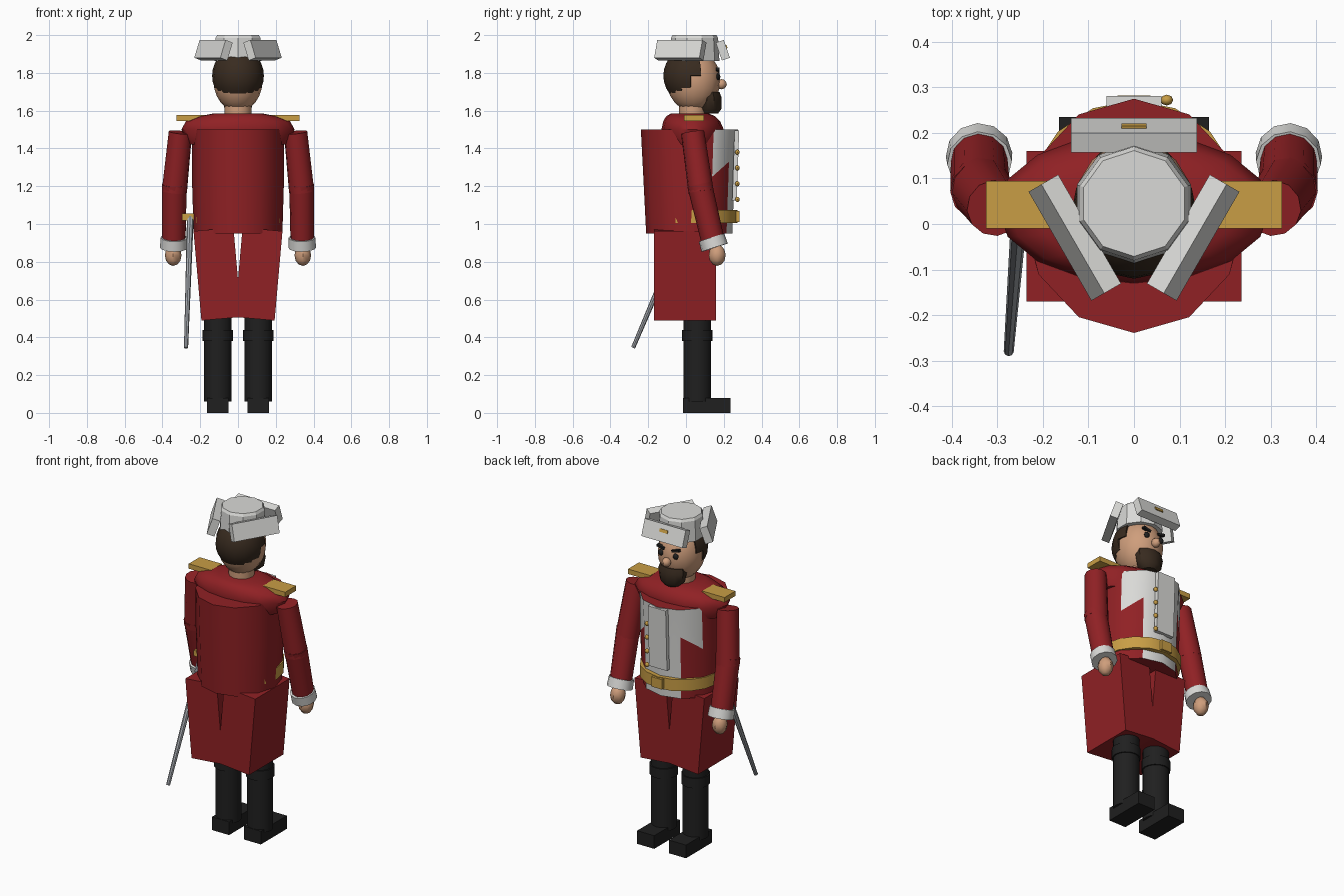
import bpy, bmesh, math
from mathutils import Vector, Matrix

if "Cube" in bpy.data.objects:
    bpy.data.objects.remove(bpy.data.objects["Cube"])


def material(name, rgb):
    m = bpy.data.materials.new(name)
    m.diffuse_color = (*rgb, 1)
    m.use_nodes = True
    m.node_tree.nodes["Principled BSDF"].inputs["Base Color"].default_value = m.diffuse_color
    return m


RED = material("coat red", (0.28, 0.015, 0.018))
WHITE = material("off white", (0.70, 0.70, 0.68))
GOLD = material("gold", (0.58, 0.34, 0.06))
SKIN = material("skin", (0.62, 0.34, 0.20))
BLACK = material("black", (0.014, 0.014, 0.014))
BROWN = material("dark brown", (0.04, 0.024, 0.014))
STEEL = material("steel", (0.38, 0.40, 0.43))


def finish(name, bm, mats, smooth=None):
    bmesh.ops.recalc_face_normals(bm, faces=bm.faces)
    me = bpy.data.meshes.new(name)
    bm.to_mesh(me)
    bm.free()
    for m in mats:
        me.materials.append(m)
    ob = bpy.data.objects.new(name, me)
    bpy.context.collection.objects.link(ob)
    if smooth:
        bpy.ops.object.select_all(action='DESELECT')
        ob.select_set(True)
        bpy.context.view_layer.objects.active = ob
        bpy.ops.object.shade_smooth_by_angle(angle=math.radians(smooth))
    return ob


def box(name, mat, center, size, rot=None):
    bm = bmesh.new()
    m = Matrix.Translation(center) @ (rot or Matrix()) @ Matrix.Diagonal((*size, 1))
    bmesh.ops.create_cube(bm, size=1, matrix=m)
    return finish(name, bm, [mat])


def ball(name, mat, center, radii, u=12, v=8, smooth=45):
    bm = bmesh.new()
    m = Matrix.Translation(center) @ Matrix.Diagonal((*radii, 1))
    bmesh.ops.create_uvsphere(bm, u_segments=u, v_segments=v, radius=1, matrix=m)
    return finish(name, bm, [mat], smooth)


def tube(name, mat, a, b, r1, r2, n=12, smooth=40):
    a, b = Vector(a), Vector(b)
    bm = bmesh.new()
    q = (b - a).to_track_quat('Z', 'Y').to_matrix().to_4x4()
    bmesh.ops.create_cone(bm, cap_ends=True, segments=n, radius1=r1, radius2=r2,
                          depth=(b - a).length, matrix=Matrix.Translation((a + b) / 2) @ q)
    return finish(name, bm, [mat], smooth)


def loft(rings, n, wobble=None):
    """Stack of ellipses (z, centre y, rx, ry); first corner points to +y."""
    bm = bmesh.new()
    loops = []
    for k, (z, cy, rx, ry) in enumerate(rings):
        loops.append([])
        for i in range(n):
            t = 2 * math.pi * i / n
            dz = wobble(k, i) if wobble else 0
            loops[-1].append(bm.verts.new((rx * math.sin(t), cy + ry * math.cos(t), z + dz)))
    for a, b in zip(loops, loops[1:]):
        for i in range(n):
            bm.faces.new((a[i], a[(i + 1) % n], b[(i + 1) % n], b[i]))
    bm.faces.new(loops[0][::-1])
    bm.faces.new(loops[-1])
    return bm


# torso: white waistcoat in front, wider white lapels above the slanted ring
bm = loft([(0.95, 0.017, 0.235, 0.228), (1.25, 0.017, 0.244, 0.243), (1.5, 0.018, 0.242, 0.257)],
          12, lambda k, i: 0.08 if k == 1 and i in (0, 1, 11) else 0)
for f in bm.faces:
    c = f.calc_center_median()
    if len(f.verts) == 4:
        a = math.degrees(math.atan2(abs(c.x), c.y - 0.017))
        f.material_index = int(a < (60 if c.z > 1.3 else 30))
finish("torso", bm, [RED, WHITE], 40)

# shoulder yoke and neck
finish("shoulder_yoke", loft([(1.42, 0.035, 0.26, 0.14), (1.5, 0.035, 0.30, 0.165),
       (1.545, 0.03, 0.275, 0.15), (1.57, 0.025, 0.21, 0.13), (1.585, 0.02, 0.13, 0.10)], 16), [RED], 50)
tube("neck", SKIN, (0, 0.035, 1.56), (0, 0.035, 1.66), 0.072, 0.072)

# belt, buckle, front placket and buttons
finish("belt", loft([(1.005, 0.036, 0.236, 0.236), (1.075, 0.036, 0.236, 0.236)], 16), [GOLD], 40)
box("buckle", GOLD, (0, 0.272, 1.04), (0.072, 0.02, 0.06))
tilt = Matrix.Rotation(-0.035, 4, 'X')
box("waistcoat_placket", WHITE, (0, 0.263, 1.31), (0.12, 0.024, 0.37), tilt)
for z in (1.13, 1.213, 1.297, 1.38):
    ball("button", GOLD, (0.072, 0.272, z), (0.014, 0.012, 0.014), 8, 6)

for s in (-1, 1):
    # coat skirt panel, leaning inward so a narrow slit is left at the top
    box("coat_skirt", RED, (s * 0.109, -0.005, 0.735), (0.212, 0.33, 0.475),
        Matrix.Rotation(s * 0.088, 4, 'Y'))
    # boots
    x = s * 0.107
    tube("leg", BLACK, (x, 0.06, 0.06), (x, 0.06, 0.92), 0.073, 0.073, 16)
    tube("boot_cuff", BLACK, (x, 0.06, 0.38), (x, 0.06, 0.44), 0.08, 0.08, 16)
    box("boot_foot", BLACK, (x, 0.11, 0.04), (0.115, 0.25, 0.08))
    # arm
    tube("upper_arm", RED, (s * 0.305, 0.035, 1.485), (s * 0.337, 0.08, 1.17), 0.062, 0.067)
    tube("forearm", RED, (s * 0.337, 0.072, 1.21), (s * 0.34, 0.145, 0.90), 0.066, 0.062)
    tube("sleeve_cuff", WHITE, (s * 0.339, 0.135, 0.928), (s * 0.34, 0.152, 0.875), 0.071, 0.073)
    ball("hand", SKIN, (s * 0.343, 0.165, 0.835), (0.044, 0.045, 0.057), 8, 6)
    # epaulette
    box("epaulette", GOLD, (s * 0.25, 0.042, 1.561), (0.15, 0.104, 0.03))
    # face
    ball("eye", BLACK, (s * 0.05, 0.17, 1.78), (0.018, 0.012, 0.018), 8, 6)
    box("eyebrow", BLACK, (s * 0.05, 0.168, 1.815), (0.05, 0.02, 0.014),
        Matrix.Rotation(-s * 0.25, 4, 'Y'))

# head, nose, beard
ball("head", SKIN, (0, 0.04, 1.76), (0.13, 0.142, 0.165), 16, 12)
ball("nose", SKIN, (0, 0.187, 1.74), (0.026, 0.029, 0.027), 8, 6)
finish("beard", loft([(1.585, 0.125, 0.045, 0.045), (1.61, 0.13, 0.075, 0.058),
       (1.67, 0.13, 0.088, 0.058), (1.70, 0.125, 0.08, 0.052)], 10), [BROWN], 40)

# hair: shell around the back of the head with a stepped hairline
bm = bmesh.new()
bmesh.ops.create_uvsphere(bm, u_segments=16, v_segments=14, radius=1,
    matrix=Matrix.Translation((0, 0.025, 1.785)) @ Matrix.Diagonal((0.137, 0.145, 0.15, 1)))
drop = []
for f in bm.faces:
    c = f.calc_center_median()
    line = 1.69 if c.y < 0.0 else 1.75 if c.y < 0.05 else 1.80 if c.y < 0.09 else 1.87
    if c.z < line:
        drop.append(f)
bmesh.ops.delete(bm, geom=drop, context='FACES')
edges = [e for e in bm.edges if e.is_boundary]
new = bmesh.ops.extrude_edge_only(bm, edges=edges)["geom"]
for v in [g for g in new if isinstance(g, bmesh.types.BMVert)]:
    v.co = Vector((0, 0.04, 1.77)) + (v.co - Vector((0, 0.04, 1.77))) * 0.85
finish("hair", bm, [BROWN], 45)

# hat: ten-sided crown with three turned-up brim flaps
finish("hat_crown", loft([(1.862, 0.045, 0.132, 0.132), (1.985, 0.045, 0.125, 0.125),
       (2.0, 0.045, 0.116, 0.116)], 10), [WHITE])
for k in range(3):
    spin = (Matrix.Translation((0, 0.045, 1.92)) @ Matrix.Rotation(k * math.tau / 3, 4, 'Z')
            @ Matrix.Translation((0, 0.15, 0)) @ Matrix.Rotation(math.radians(19), 4, 'X'))
    box("hat_flap", WHITE, (0, 0, 0), (0.276, 0.045, 0.10), spin)
    if k == 0:
        box("hat_badge", GOLD, (0, 0, 0), (0.054, 0.008, 0.018),
            spin @ Matrix.Translation((0, 0.024, 0.012)))

# sword hanging at the side
tube("sword_blade", STEEL, (-0.252, 0.015, 1.04), (-0.275, -0.28, 0.345), 0.018, 0.011, 8)
box("sword_guard", GOLD, (-0.25, 0.015, 1.037), (0.094, 0.035, 0.035))
